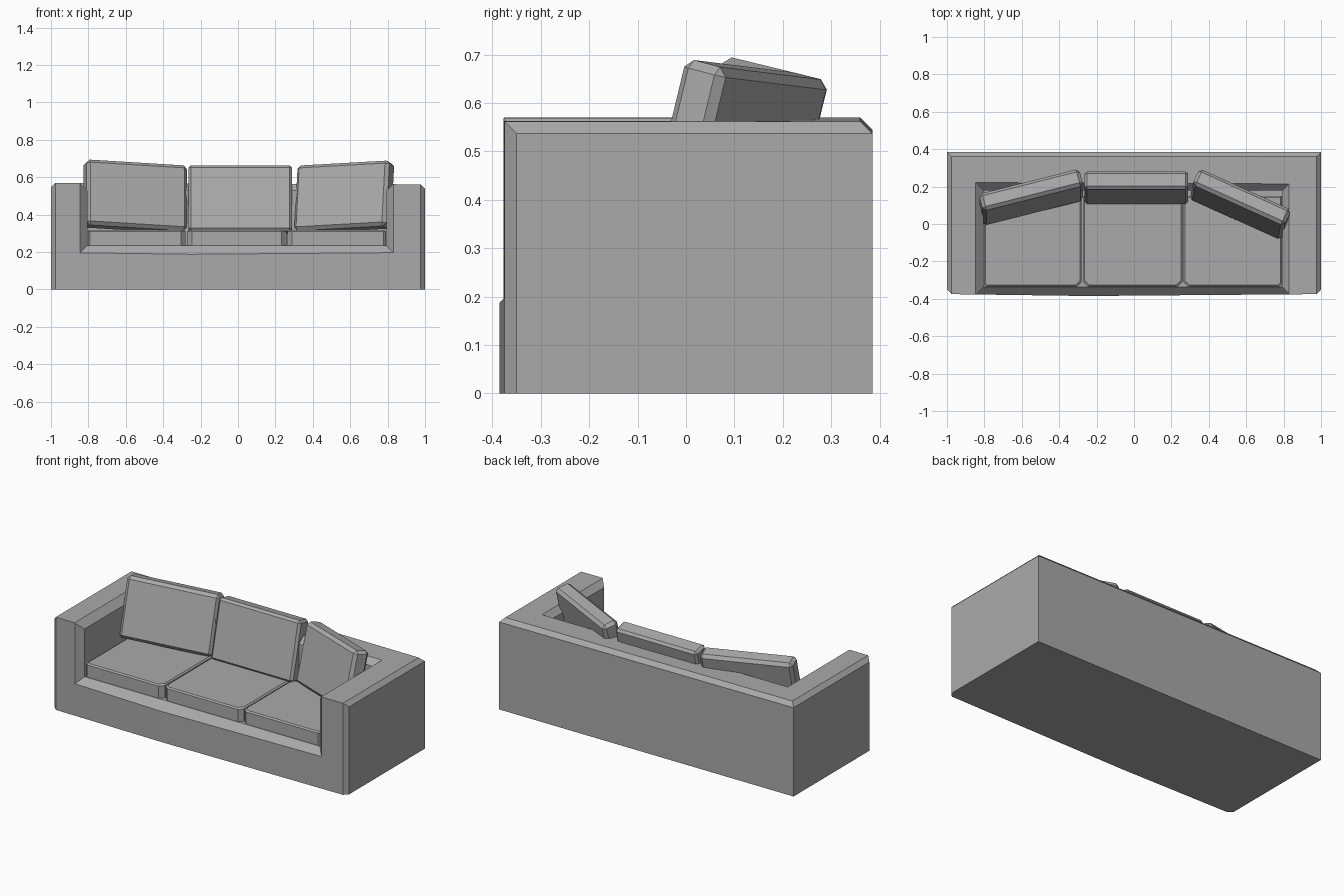
import bpy
import bmesh
from math import radians
from mathutils import Matrix, Vector

cube = bpy.data.objects.get("Cube")
if cube:
    bpy.data.objects.remove(cube, do_unlink=True)

# Single fabric colour
GREY = (0.4, 0.4, 0.4, 1)
fabric = bpy.data.materials.new("grey_fabric")
fabric.use_nodes = True
fabric.diffuse_color = GREY
fabric.node_tree.nodes["Principled BSDF"].inputs["Base Color"].default_value = GREY


def add_object(name, bm):
    bmesh.ops.recalc_face_normals(bm, faces=bm.faces[:])
    mesh = bpy.data.meshes.new(name)
    bm.to_mesh(mesh)
    bm.free()
    mesh.materials.append(fabric)
    obj = bpy.data.objects.new(name, mesh)
    bpy.context.collection.objects.link(obj)
    return obj


def hull(name, points):
    """Convex solid around a few points, with flat areas merged."""
    bm = bmesh.new()
    for p in points:
        bm.verts.new(p)
    bmesh.ops.convex_hull(bm, input=bm.verts[:])
    bmesh.ops.dissolve_limit(bm, angle_limit=radians(0.1), verts=bm.verts[:], edges=bm.edges[:])
    return add_object(name, bm)


def box_points(x, y, z):
    return [(a, b, c) for a in x for b in y for c in z]


def cushion(name, size, center, bevel, turn=0, lean=0, roll=0):
    """Chamfered block, rolled, leaned back, then turned."""
    bm = bmesh.new()
    bmesh.ops.create_cube(bm, size=1)
    bmesh.ops.scale(bm, vec=size, verts=bm.verts[:])
    bmesh.ops.bevel(bm, geom=bm.edges[:], offset=bevel, segments=1, affect='EDGES')
    spin = (Matrix.Rotation(radians(turn), 4, 'Z') @ Matrix.Rotation(radians(-lean), 4, 'X')
            @ Matrix.Rotation(radians(roll), 4, 'Y'))
    bm.transform(Matrix.Translation(Vector(center)) @ spin)
    return add_object(name, bm)


# Outer body: chamfered top and front corners, slightly bowed front
TOP, CUT = 0.566, 0.025
points = [(-0.25, -0.385, z) for z in (0, TOP + 0.001)]
for s in (-1, 1):
    inner, top = s * (1 - CUT), TOP - 0.004 * s
    points += box_points([s], (-0.35, 0.385), (0, top - CUT))
    points += [(inner, -0.375, 0), (inner, -0.375, top), (inner, 0.385 - CUT, top)]
frame = hull("sofa_frame", points)

# Seat well with flared mouth on the front and on top
LEFT, RIGHT, BACK, FLOOR = -0.805, 0.793, 0.18, 0.235


def flared(d):
    return (LEFT - d, RIGHT + d)


well = hull("well_cutter", box_points((LEFT, RIGHT), (-0.6, BACK), (FLOOR, 1)))
front_flare = hull("front_cutter", [p for d in (-0.1, 0.1) for p in
                   box_points(flared(d), [-0.338 - d], (FLOOR - d, 1))])
top_flare = hull("top_cutter", [p for d in (-0.1, 0.1) for p in
                 box_points(flared(d), (-0.6, BACK + d), [TOP - 0.038 + d])])
bpy.context.view_layer.objects.active = frame
for cutter in (well, front_flare, top_flare):
    cutter.hide_render = True
    mod = frame.modifiers.new("cut", 'BOOLEAN')
    mod.operation, mod.solver, mod.object = 'DIFFERENCE', 'EXACT', cutter
    bpy.ops.object.modifier_apply(modifier=mod.name)
    bpy.data.objects.remove(cutter, do_unlink=True)


# Seat cushions: block with cut front corners beside the gaps
def seat(name, x0, x1, cut0, cut1):
    y0, y1, z0, z1, e = -0.335, 0.15, 0.232, 0.318, 0.008
    pts = []
    for z, i in ((z0, 0), (z1 - e, 0), (z1, e)):
        pts += [(x0 + i, y1 - i, z), (x1 - i, y1 - i, z),
                (x0 + i, y0 + cut0 + i, z), (x0 + cut0 + i, y0 + i, z),
                (x1 - i, y0 + cut1 + i, z), (x1 - cut1 - i, y0 + i, z)]
    hull(name, pts)


seat("seat_cushion_right", -0.803, -0.28, 0.012, 0.025)
seat("seat_cushion_middle", -0.272, 0.258, 0.025, 0.025)
seat("seat_cushion_left", 0.264, 0.79, 0.025, 0.012)

# Loose back cushions
cushion("back_cushion_middle", (0.555, 0.097, 0.36), (0.0125, 0.194, 0.48), 0.014, lean=13.5)
cushion("back_cushion_right", (0.555, 0.097, 0.36), (-0.55, 0.143, 0.497), 0.018,
        turn=15, lean=13.5, roll=3.5)
cushion("back_cushion_left", (0.54, 0.097, 0.36), (0.568, 0.105, 0.494), 0.018,
        turn=-25, lean=13.5, roll=-3)
